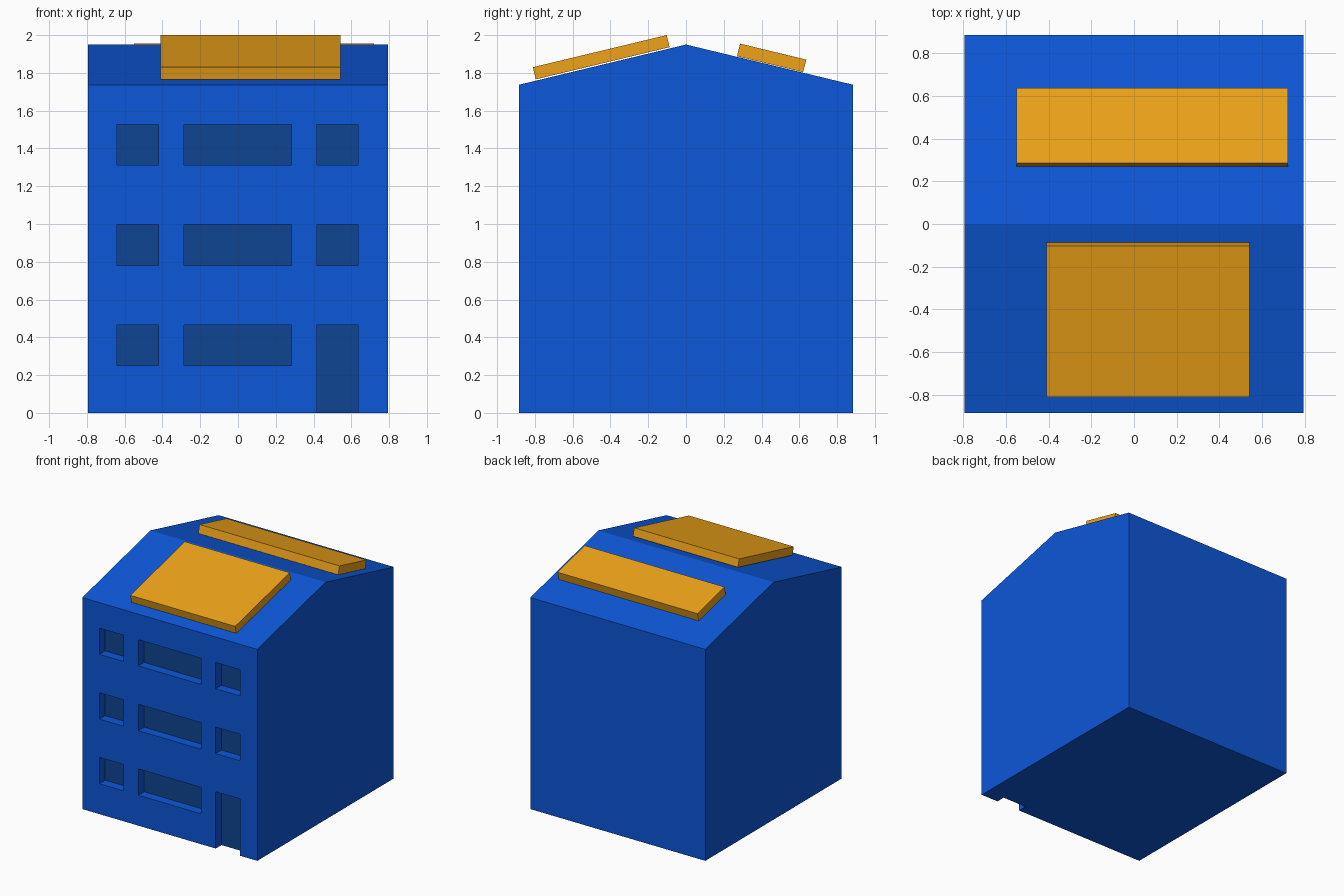
import bpy, bmesh

if "Cube" in bpy.data.objects:
    bpy.data.objects.remove(bpy.data.objects["Cube"])


def material(name, rgb):
    m = bpy.data.materials.new(name)
    m.diffuse_color = (*rgb, 1)
    m.use_nodes = True
    m.node_tree.nodes["Principled BSDF"].inputs["Base Color"].default_value = m.diffuse_color
    return m


BLUE = material("blue_wall", (0.004, 0.095, 0.69))
ORANGE = material("orange_panel", (0.86, 0.37, 0.01))
GLASS = material("dark_glass", (0.005, 0.06, 0.29))


def prism(name, profile, x0, x1, mat=None):
    """Extrude a closed (y, z) profile from x0 to x1."""
    bm = bmesh.new()
    face = bm.faces.new([bm.verts.new((x0, y, z)) for y, z in profile])
    ext = bmesh.ops.extrude_face_region(bm, geom=[face])
    verts = [v for v in ext["geom"] if isinstance(v, bmesh.types.BMVert)]
    bmesh.ops.translate(bm, verts=verts, vec=(x1 - x0, 0, 0))
    bmesh.ops.recalc_face_normals(bm, faces=bm.faces)
    me = bpy.data.meshes.new(name)
    bm.to_mesh(me)
    bm.free()
    if mat:
        me.materials.append(mat)
    ob = bpy.data.objects.new(name, me)
    bpy.context.collection.objects.link(ob)
    return ob


def box(name, x0, x1, y0, y1, z0, z1, mat=None):
    return prism(name, [(y0, z0), (y1, z0), (y1, z1), (y0, z1)], x0, x1, mat)


W, D, EAVE, RIDGE = 0.795, 0.885, 1.737, 1.95
RECESS = 0.075

# House body with a pitched roof
house = prism("house_body", [(-D, 0), (D, 0), (D, EAVE), (0, RIDGE), (-D, EAVE)],
              -W, W, BLUE)

# Window and door openings: three columns on three floors
columns = [(-0.64, -0.422), (-0.285, 0.283), (0.417, 0.636)]
floors = [(0.25, 0.466), (0.78, 0.997), (1.312, 1.527)]
for f, (z0, z1) in enumerate(floors):
    for c, (x0, x1) in enumerate(columns):
        is_door = f == 0 and c == 2
        name = "door" if is_door else f"window_{f}_{c}"
        base = 0 if is_door else z0
        cutter = box(name + "_cutter", x0, x1, -D - 0.1, -D + RECESS + 0.004,
                     base - (0.1 if is_door else 0), z1, BLUE)
        cutter.hide_render = True
        cutter.hide_viewport = True
        cut = house.modifiers.new(name, "BOOLEAN")
        cut.operation = "DIFFERENCE"
        cut.solver = "EXACT"
        cut.object = cutter
        # Dark pane at the back of the recess
        box(name + "_pane", x0, x1, -D + RECESS, -D + RECESS + 0.004, base, z1, GLASS)

# Solar panels lying on each roof slope
prism("front_roof_panel",
      [(-0.795, 1.766), (-0.087, 1.936), (-0.102, 2.0), (-0.811, 1.83)],
      -0.411, 0.542, ORANGE)
prism("back_roof_panel",
      [(0.27, 1.888), (0.62, 1.804), (0.637, 1.87), (0.286, 1.955)],
      -0.55, 0.721, ORANGE)
